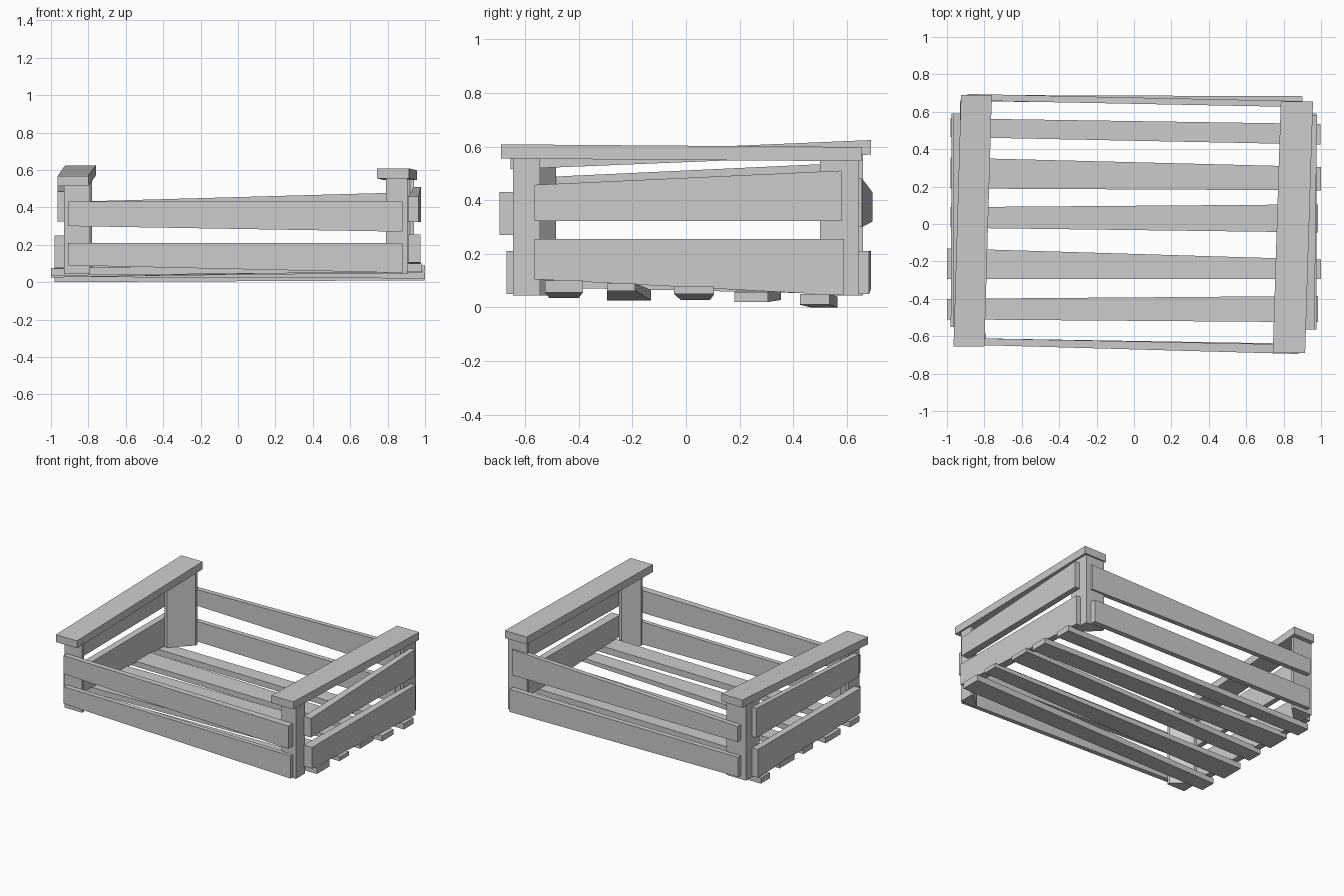
import bpy, bmesh

def loft(name, ring_a, ring_b):
    """Closed flat-sided solid between two matching rings of points."""
    bm = bmesh.new()
    a = [bm.verts.new(p) for p in ring_a]
    b = [bm.verts.new(p) for p in ring_b]
    n = len(a)
    bm.faces.new(a)
    bm.faces.new(b[::-1])
    for i in range(n):
        j = (i + 1) % n
        bm.faces.new((a[j], a[i], b[i], b[j]))
    bmesh.ops.recalc_face_normals(bm, faces=bm.faces)
    me = bpy.data.meshes.new(name)
    bm.to_mesh(me)
    bm.free()
    bpy.context.collection.objects.link(bpy.data.objects.new(name, me))

def plank(name, axis, end_a, end_b):
    """Each end: (position along axis, side min, side max, z min, z max)."""
    def ring(e):
        p, s0, s1, z0, z1 = e
        pts = [(s0, z0), (s1, z0), (s1, z1), (s0, z1)]
        return [(p, s, z) if axis == 'x' else (s, p, z) for s, z in pts]
    loft(name, ring(end_a), ring(end_b))

def post(name, x, y, wx, wy, z0, z1):
    """Corner post: square outside corner, diagonal inner face."""
    sx = -1 if x > 0 else 1
    sy = -1 if y > 0 else 1
    t = 0.02
    pts = [(0, 0), (wx, 0), (wx, t), (t, wy), (0, wy)]
    rings = [[(x + sx * u, y + sy * v, z) for u, v in pts] for z in (z0, z1)]
    loft(name, *rings)

# Corner posts
post("post_front_left", -0.93, -0.61, 0.14, 0.125, 0.045, 0.525)
post("post_front_right", 0.905, -0.645, 0.115, 0.10, 0.045, 0.558)
post("post_back_left", -0.93, 0.66, 0.15, 0.15, 0.045, 0.572)
post("post_back_right", 0.94, 0.645, 0.15, 0.145, 0.045, 0.55)

# Top rails
plank("top_rail_left", 'y', (-0.655, -0.965, -0.80, 0.515, 0.567), (0.69, -0.925, -0.76, 0.57, 0.624))
plank("top_rail_right", 'y', (-0.69, 0.742, 0.915, 0.555, 0.608), (0.655, 0.785, 0.957, 0.545, 0.598))

# Front slats
plank("front_slat_lower", 'x', (-0.91, -0.645, -0.61, 0.09, 0.21), (0.88, -0.67, -0.64, 0.05, 0.21))
plank("front_slat_upper", 'x', (-0.91, -0.645, -0.61, 0.30, 0.43), (0.88, -0.695, -0.645, 0.27, 0.43))

# Back slats
plank("back_slat_lower", 'x', (-0.89, 0.655, 0.69, 0.07, 0.21), (0.90, 0.645, 0.683, 0.05, 0.21))
plank("back_slat_upper", 'x', (-0.89, 0.66, 0.695, 0.32, 0.43), (0.90, 0.625, 0.657, 0.30, 0.48))

# Right side slats
plank("right_slat_lower", 'y', (-0.565, 0.91, 0.975, 0.105, 0.255), (0.59, 0.935, 0.975, 0.045, 0.255))
plank("right_slat_upper", 'y', (-0.565, 0.91, 0.965, 0.322, 0.457), (0.58, 0.94, 0.978, 0.322, 0.51))

# Left side slats
plank("left_slat_lower", 'y', (-0.55, -0.98, -0.93, 0.075, 0.25), (0.59, -0.975, -0.93, 0.05, 0.25))
plank("left_slat_upper", 'y', (-0.55, -0.965, -0.93, 0.325, 0.485), (0.59, -0.965, -0.93, 0.33, 0.538))

# Floor slats, front to back
floor = [
    ((-1.0, -0.51, -0.40, 0.035, 0.075), (0.985, -0.525, -0.385, 0.055, 0.10)),
    ((-1.0, -0.295, -0.13, 0.025, 0.065), (1.0, -0.295, -0.19, 0.062, 0.09)),
    ((-0.98, -0.02, 0.09, 0.028, 0.07), (0.985, -0.045, 0.105, 0.05, 0.078)),
    ((-0.98, 0.19, 0.355, 0.028, 0.065), (1.0, 0.18, 0.305, 0.02, 0.058)),
    ((-0.98, 0.465, 0.565, 0.0, 0.04), (0.998, 0.425, 0.535, 0.01, 0.05)),
]
for i, (a, b) in enumerate(floor):
    plank(f"floor_slat_{i + 1}", 'x', a, b)
